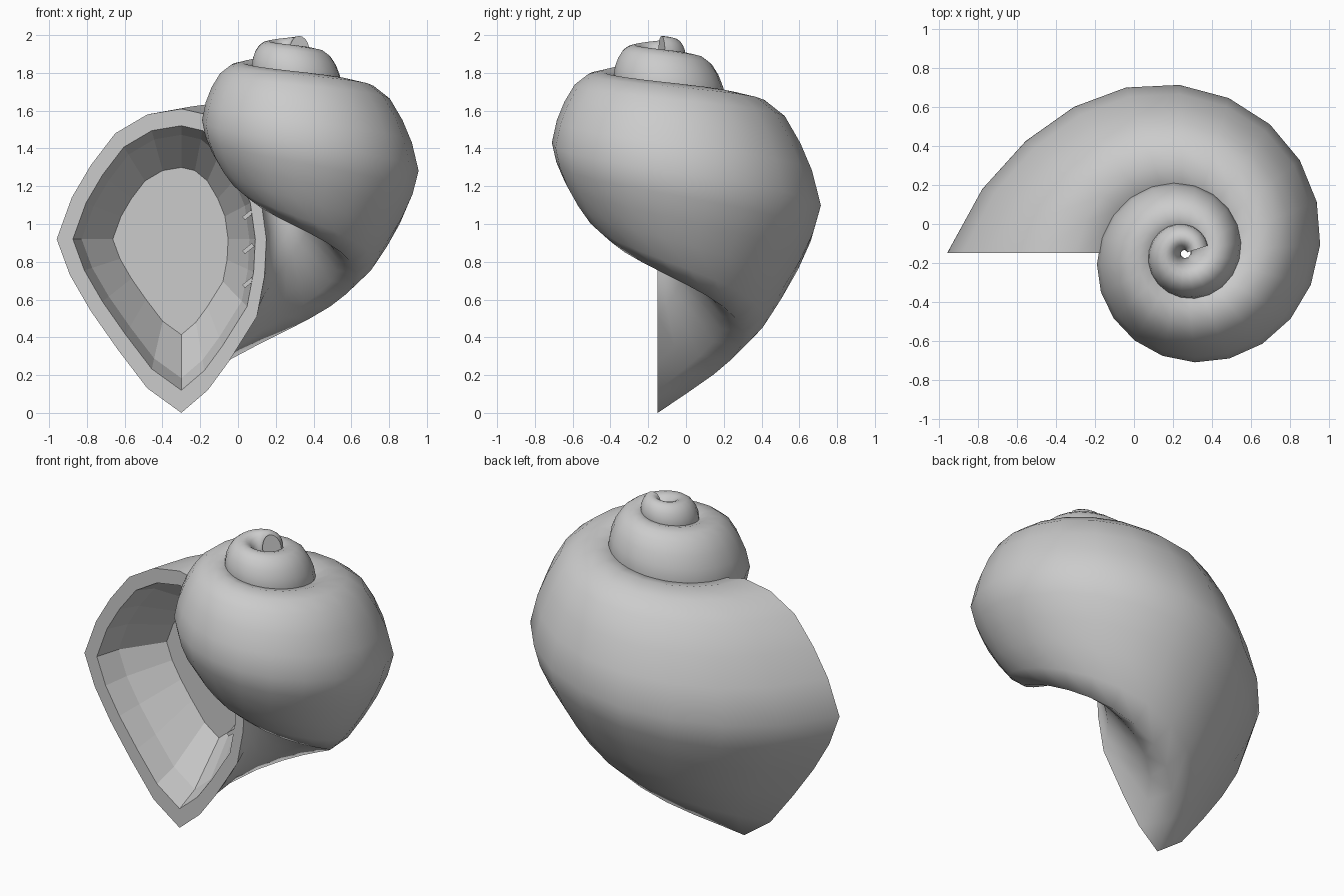
import bpy, bmesh
from math import cos, sin, pi, radians
from mathutils import Matrix, Vector

cube = bpy.data.objects.get("Cube")
if cube:
    bpy.data.objects.remove(cube, do_unlink=True)

mat = bpy.data.materials.new("shell_grey")
mat.use_nodes = True
GREY = (0.6, 0.6, 0.6, 1)
mat.diffuse_color = GREY
mat.node_tree.nodes["Principled BSDF"].inputs["Base Color"].default_value = GREY

AXIS = Vector((0.26, -0.15, 0))
STEPS, TURN, SHRINK = 50, radians(17.64), 0.958
ORBIT, APEX, DROP = 0.56, 2.05, 1.18

# Mouth outline: (outward, up) from the section centre
LIP = [(.66, 0), (.58, .22), (.48, .39), (.35, .56), (.18, .66), (0, .69),
       (-.13, .66), (-.25, .56), (-.35, .39), (-.42, .22), (-.45, 0),
       (-.44, -.2), (-.40, -.41), (-.25, -.65), (-.14, -.80), (0, -.92),
       (.18, -.79), (.34, -.58), (.48, -.38), (.59, -.19)]
N = len(LIP)
LIP_CENTRE = Vector((-0.30, -0.15, 0.92))


def fit(points, out, inn, up, down):
    return [Vector((o * (out if o > 0 else inn), u * (up if u > 0 else down)))
            for o, u in points]


# Sections along the spiral: flared mouth, teardrop whorl, round apex
MOUTH = fit(LIP, 1, 1, 1, 1)
WHORL = fit(LIP, .775, 1, 1.05, .9)
ROUND = fit([(cos(2 * pi * k / N), sin(2 * pi * k / N)) for k in range(N)],
            .51, .45, .72, .82)


def finish(bm, name):
    bmesh.ops.recalc_face_normals(bm, faces=bm.faces)
    mesh = bpy.data.meshes.new(name)
    bm.to_mesh(mesh)
    bm.free()
    mesh.materials.append(mat)
    obj = bpy.data.objects.new(name, mesh)
    bpy.context.collection.objects.link(obj)
    return obj


def whorl_ring(bm, i):
    s = SHRINK ** i
    flare = max(0, 1 - i / 3) ** 2
    angle = pi - TURN * i
    out = Vector((cos(angle), sin(angle), 0))
    centre_z = APEX - DROP * s + (LIP_CENTRE.z - APEX + DROP) * flare
    ring = []
    for whorl, rnd, lip in zip(WHORL, ROUND, MOUTH):
        o, u = whorl.lerp(rnd, i / STEPS).lerp(lip, flare)
        ring.append(bm.verts.new(AXIS + out * (ORBIT + o) * s
                                 + Vector((0, 0, centre_z + u * s))))
    return ring


def mouth_ring(bm, scale, depth):
    return [bm.verts.new(LIP_CENTRE + Vector((-o * scale, depth, u * scale)))
            for o, u in LIP]


def bridge(bm, a, b, smooth):
    for k in range(N):
        j = (k + 1) % N
        bm.faces.new((a[k], a[j], b[j], b[k])).smooth = smooth


# Spiral shell: smooth whorls, flat lip and flat-faced hollow mouth
bm = bmesh.new()
rings = [whorl_ring(bm, i) for i in range(STEPS + 1)]
for a, b in zip(rings, rings[1:]):
    bridge(bm, a, b, True)
bm.faces.new(rings[-1])
mouth = [rings[0]] + [mouth_ring(bm, s, d)
                      for s, d in ((.87, 0), (.80, .15), (.55, .39))]
for a, b in zip(mouth, mouth[1:]):
    bridge(bm, a, b, False)
bm.faces.new(mouth[-1])
finish(bm, "spiral_shell")

# Three little ridges on the inner lip
for n, z in enumerate((1.05, .87, .69)):
    bm = bmesh.new()
    place = (Matrix.Translation((.055, -.10, z))
             @ Matrix.Rotation(radians(-38), 4, 'Y')
             @ Matrix.Diagonal((.065, .09, .022, 1)))
    bmesh.ops.create_cube(bm, size=1, matrix=place)
    finish(bm, f"lip_ridge_{n + 1}")
